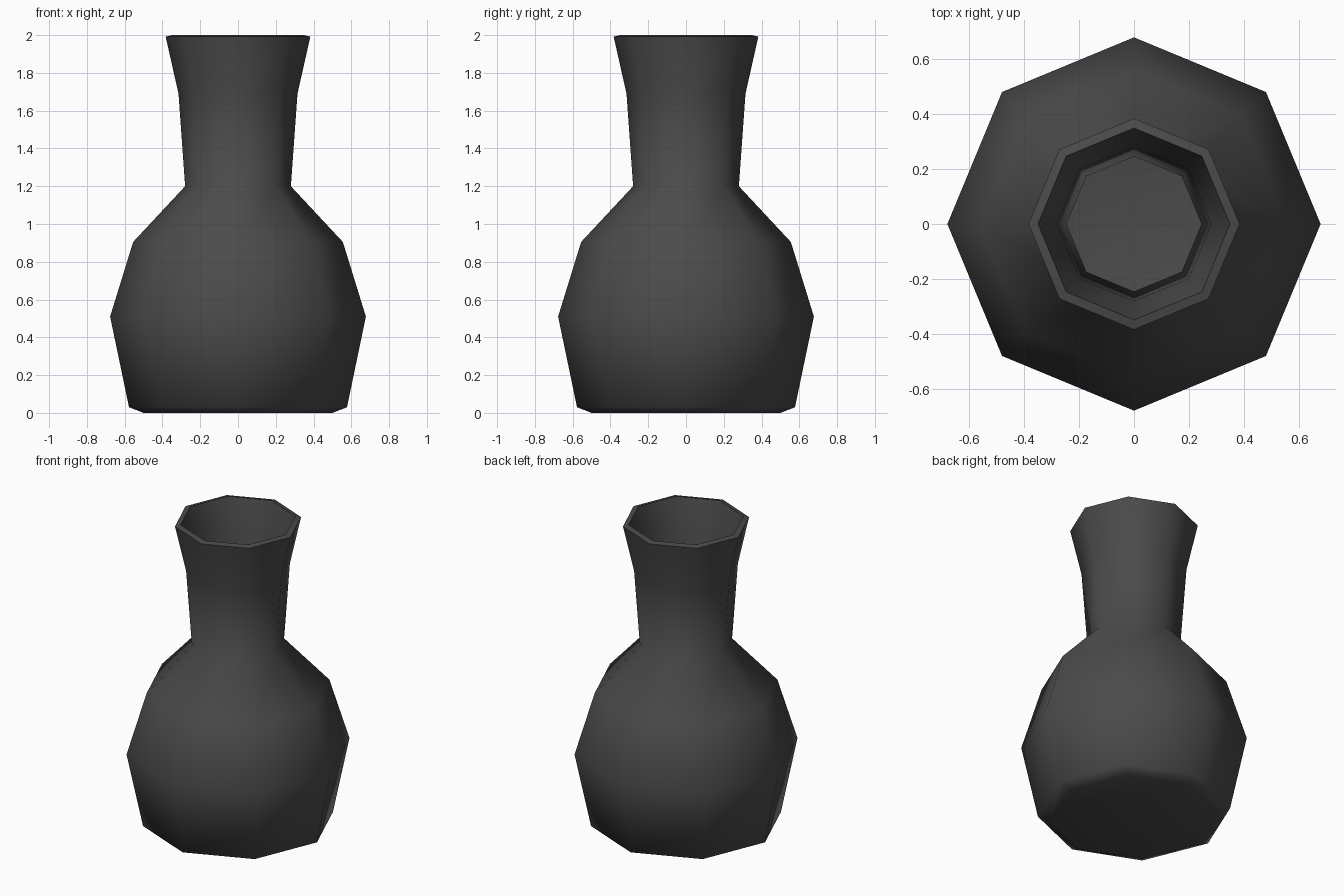
import bpy, bmesh
from math import cos, sin, pi, radians

if "Cube" in bpy.data.objects:
    bpy.data.objects.remove(bpy.data.objects["Cube"])

SIDES = 8

# Profile (radius, height): outside from foot to rim, then inside down to floor
outer = [(0.50, 0.0), (0.577, 0.03), (0.677, 0.51), (0.555, 0.905),
         (0.28, 1.20), (0.315, 1.69), (0.383, 1.992)]
inner = [(0.348, 2.0), (0.28, 1.70), (0.245, 1.21), (0.525, 0.89),
         (0.642, 0.51), (0.548, 0.06), (0.49, 0.035)]

# Octagonal vase body
bm = bmesh.new()
rings = [[bm.verts.new((r * cos(2 * pi * i / SIDES), r * sin(2 * pi * i / SIDES), z))
          for i in range(SIDES)] for r, z in outer + inner]
for a, b in zip(rings, rings[1:]):
    for i in range(SIDES):
        j = (i + 1) % SIDES
        bm.faces.new((a[i], a[j], b[j], b[i]))

# Underside and inner floor
bm.faces.new(rings[0][::-1])
bm.faces.new(rings[-1])
bmesh.ops.recalc_face_normals(bm, faces=bm.faces)

mesh = bpy.data.meshes.new("vase")
bm.to_mesh(mesh)
bm.free()
vase = bpy.data.objects.new("vase", mesh)
bpy.context.collection.objects.link(vase)

# Dark glaze
glaze = bpy.data.materials.new("dark_glaze")
glaze.diffuse_color = (0.07, 0.07, 0.07, 1)
glaze.use_nodes = True
glaze.node_tree.nodes["Principled BSDF"].inputs["Base Color"].default_value = glaze.diffuse_color
mesh.materials.append(glaze)

# Smooth sides, crisp rim
bpy.context.view_layer.objects.active = vase
vase.select_set(True)
bpy.ops.object.shade_smooth_by_angle(angle=radians(60))
